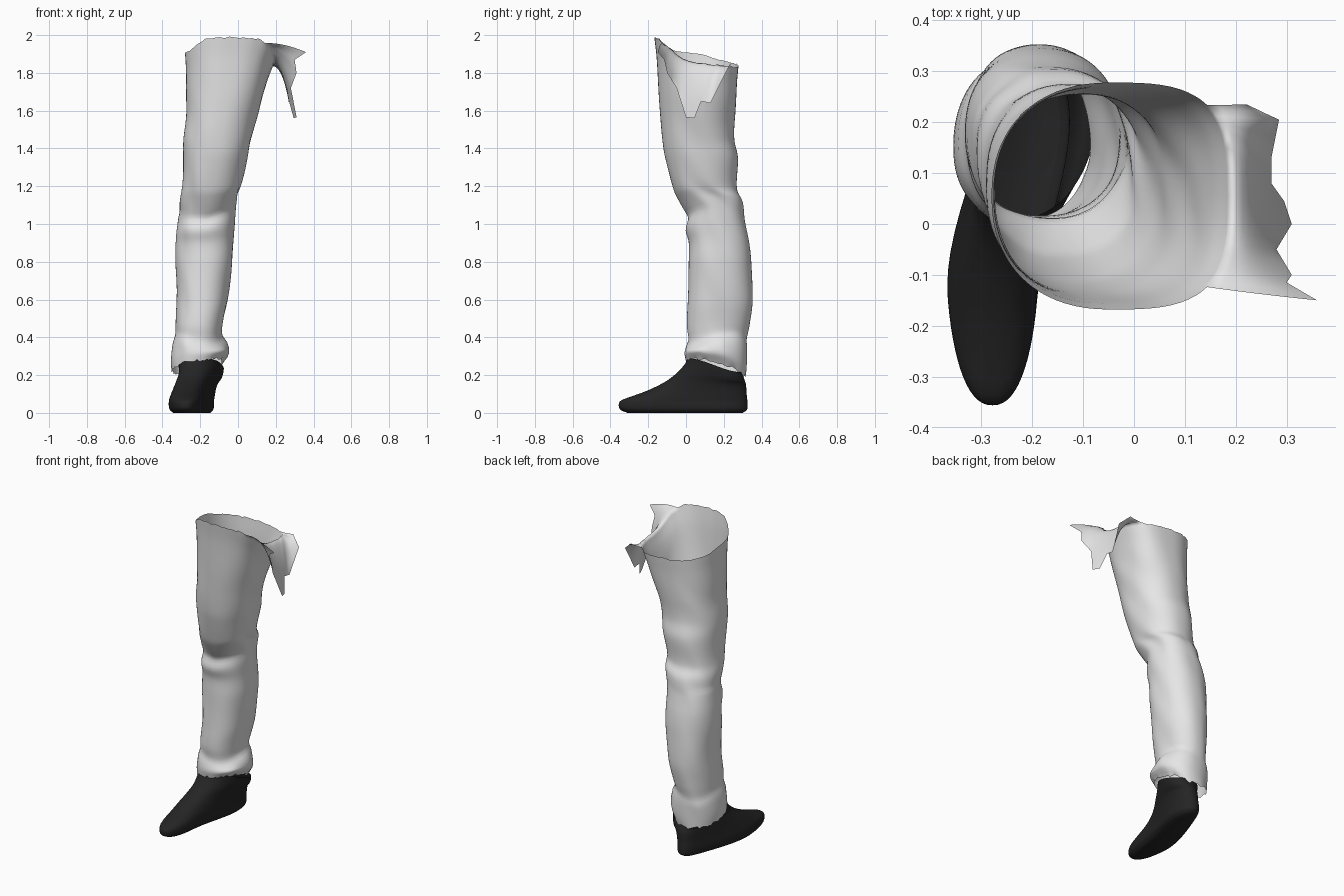
import bpy, bmesh, math, random

if "Cube" in bpy.data.objects:
    bpy.data.objects.remove(bpy.data.objects["Cube"])

random.seed(4)
N = 72


def material(name, rgb):
    m = bpy.data.materials.new(name)
    m.diffuse_color = (*rgb, 1)
    m.use_nodes = True
    m.node_tree.nodes["Principled BSDF"].inputs["Base Color"].default_value = m.diffuse_color
    return m


def finish(bm, name, mat):
    bmesh.ops.recalc_face_normals(bm, faces=bm.faces)
    for f in bm.faces:
        f.smooth = True
    me = bpy.data.meshes.new(name)
    bm.to_mesh(me)
    bm.free()
    me.materials.append(mat)
    ob = bpy.data.objects.new(name, me)
    bpy.context.collection.objects.link(ob)
    return ob


def smooth(a, b, v):
    t = min(1, max(0, (v - a) / (b - a)))
    return t * t * (3 - 2 * t)


def bell(v, mid, width):
    return math.exp(-((v - mid) / width) ** 2)


def spline(rows, z):
    """Smoothly interpolate the columns of rows by their first column."""
    i = 0
    while i < len(rows) - 2 and z > rows[i + 1][0]:
        i += 1
    a, b = rows[i], rows[i + 1]
    p, q = rows[max(i - 1, 0)], rows[min(i + 2, len(rows) - 1)]
    h = b[0] - a[0]
    t = (z - a[0]) / h
    out = []
    for k in range(1, len(a)):
        ma = (b[k] - p[k]) / (b[0] - p[0]) * h
        mb = (q[k] - a[k]) / (q[0] - a[0]) * h
        out.append((2*t**3 - 3*t*t + 1) * a[k] + (t**3 - 2*t*t + t) * ma
                   + (3*t*t - 2*t**3) * b[k] + (t**3 - t*t) * mb)
    return out


def around(vals, ang):
    """Linear lookup in values spread evenly round the circle."""
    f = (ang / math.tau * len(vals)) % len(vals)
    i = int(f)
    return vals[i] + (vals[(i + 1) % len(vals)] - vals[i]) * (f - i)


def power(v, n):
    return math.copysign(abs(v) ** (2 / n), v)


def bridge(bm, rings):
    for a, b in zip(rings, rings[1:]):
        for i in range(N):
            j = (i + 1) % N
            bm.faces.new((a[i], a[j], b[j], b[i]))


cloth = material("light grey cloth", (0.79, 0.79, 0.79))
black = material("black leather", (0.018, 0.018, 0.018))

# Trouser leg: z, left, right, front, back
leg = [
    (0.25, -0.35, -0.085, 0.00, 0.315), (0.30, -0.355, -0.05, -0.008, 0.322),
    (0.36, -0.35, -0.06, 0.00, 0.325), (0.40, -0.335, -0.085, 0.012, 0.322),
    (0.46, -0.33, -0.083, 0.005, 0.335), (0.60, -0.325, -0.055, 0.01, 0.353),
    (0.80, -0.33, -0.03, 0.015, 0.345), (0.90, -0.33, -0.025, 0.015, 0.335),
    (0.97, -0.328, -0.02, -0.003, 0.322), (1.03, -0.318, -0.015, 0.012, 0.31),
    (1.06, -0.308, -0.01, -0.002, 0.307), (1.12, -0.303, 0.0, -0.035, 0.297),
    (1.18, -0.297, 0.012, -0.065, 0.27), (1.35, -0.29, 0.05, -0.11, 0.275),
    (1.45, -0.287, 0.07, -0.125, 0.255), (1.60, -0.275, 0.108, -0.14, 0.262),
    (1.80, -0.275, 0.155, -0.155, 0.27), (1.90, -0.28, 0.19, -0.168, 0.278)]
rim = [1.85, 1.84, 1.83, 1.84, 1.85, 1.87, 1.90, 1.92, 1.98, 1.988, 1.98, 1.935]
hem = [0.27, 0.24, 0.20, 0.19, 0.20, 0.21, 0.22, 0.24, 0.265, 0.275, 0.285, 0.29]

bm = bmesh.new()
rings = []
ROWS = 90
for r in range(ROWS + 1):
    z = 0.25 + 1.65 * r / ROWS
    x0, x1, y0, y1 = spline(leg, z)
    top, low = smooth(1.5, 1.9, z), 1 - smooth(0.25, 0.38, z)
    edge = 0.008 if r == 0 else 0.004 if r == ROWS else 0
    ring = []
    for i in range(N):
        a = math.tau * i / N
        c, s = math.cos(a), math.sin(a)
        n = 2.25 + (0.9 * top if c > 0 else 0)
        # soft cloth folds, stronger around knee and ankle
        amp = (0.006 + 0.012 * bell(z, 1.08, 0.13) + 0.01 * bell(z, 0.36, 0.06)) * (1 - top)
        k = 1 + amp * 2 * math.sin(21 * z + 3 * a + 1.5 * math.sin(3 * a)) * (1 - 0.7 * s * s)
        x = (x0 + x1) / 2 + (x1 - x0) / 2 * power(c, n) * k
        y = (y0 + y1) / 2 + (y1 - y0) / 2 * power(s, n) * k
        zz = z + top * (around(rim, a) - 1.9) + low * (around(hem, a) - 0.25)
        # slanting knee crease and wavy cuff fold
        zz += 0.055 * bell(z, 1.05, 0.12) * max(0, c)
        zz += 0.02 * bell(z, 0.39, 0.06) * math.sin(2 * a + 0.6)
        ring.append(bm.verts.new((x, y, zz + random.uniform(-edge, edge))))
    rings.append(ring)
bridge(bm, rings)

# Torn crotch flap that folds over from the inner rim: x, y, z of ragged edge
ends = [(0.36, -0.15, 1.91), (0.30, -0.115, 1.87), (0.31, -0.10, 1.80),
        (0.28, -0.05, 1.72), (0.31, 0.0, 1.565), (0.295, 0.045, 1.56),
        (0.27, 0.08, 1.65), (0.27, 0.13, 1.64), (0.285, 0.205, 1.79),
        (0.22, 0.235, 1.85)]
prev = None
for j in range(19):
    v0 = rings[-1][(j - 9) % N]
    i, h = j // 2, (j % 2) / 2
    e = [p + (q - p) * h for p, q in zip(ends[i], ends[min(i + 1, 9)])]
    p = v0.co
    mid = (0.235, (p.y + e[1]) / 2, p.z + 0.005)
    col = [v0]
    for m in range(1, 9):
        t = m / 8
        col.append(bm.verts.new([(1 - t) ** 2 * p[k] + 2 * t * (1 - t) * mid[k]
                                 + t * t * e[k] for k in range(3)]))
    if prev:
        for m in range(8):
            bm.faces.new((prev[m], col[m], col[m + 1], prev[m + 1]))
    prev = col
finish(bm, "trouser_leg", cloth)

# Shoe: z, toe y, heel y, half width, sideways lean; the top slopes to the heel
shoe = [
    (0.0, -0.31, 0.30, 0.07, 0.0), (0.015, -0.345, 0.322, 0.086, 0.0),
    (0.035, -0.356, 0.326, 0.092, 0.0), (0.065, -0.345, 0.325, 0.092, 0.0),
    (0.09, -0.28, 0.322, 0.091, 0.003), (0.12, -0.20, 0.32, 0.09, 0.006),
    (0.165, -0.11, 0.317, 0.092, 0.012), (0.21, -0.05, 0.312, 0.098, 0.02),
    (0.26, -0.005, 0.305, 0.108, 0.02), (0.29, 0.01, 0.30, 0.112, 0.02)]
bm = bmesh.new()
rings = []
for r in range(31):
    z = 0.29 * (r / 30) ** 1.3
    y0, y1, w, lean = spline(shoe, z)
    ring = []
    for i in range(N):
        a = math.tau * i / N
        y = (y0 + y1) / 2 + (y1 - y0) / 2 * power(math.sin(a), 2.3)
        x = -0.278 + 0.085 * smooth(-0.15, 0.3, y) + lean + w * power(math.cos(a), 2.3)
        drop = 0.075 * smooth(0.12, 0.29, z) * smooth(0.0, 0.3, y)
        ring.append(bm.verts.new((x, y, z - drop)))
    rings.append(ring)
bridge(bm, rings)
bm.faces.new(rings[0])
finish(bm, "shoe", black)
